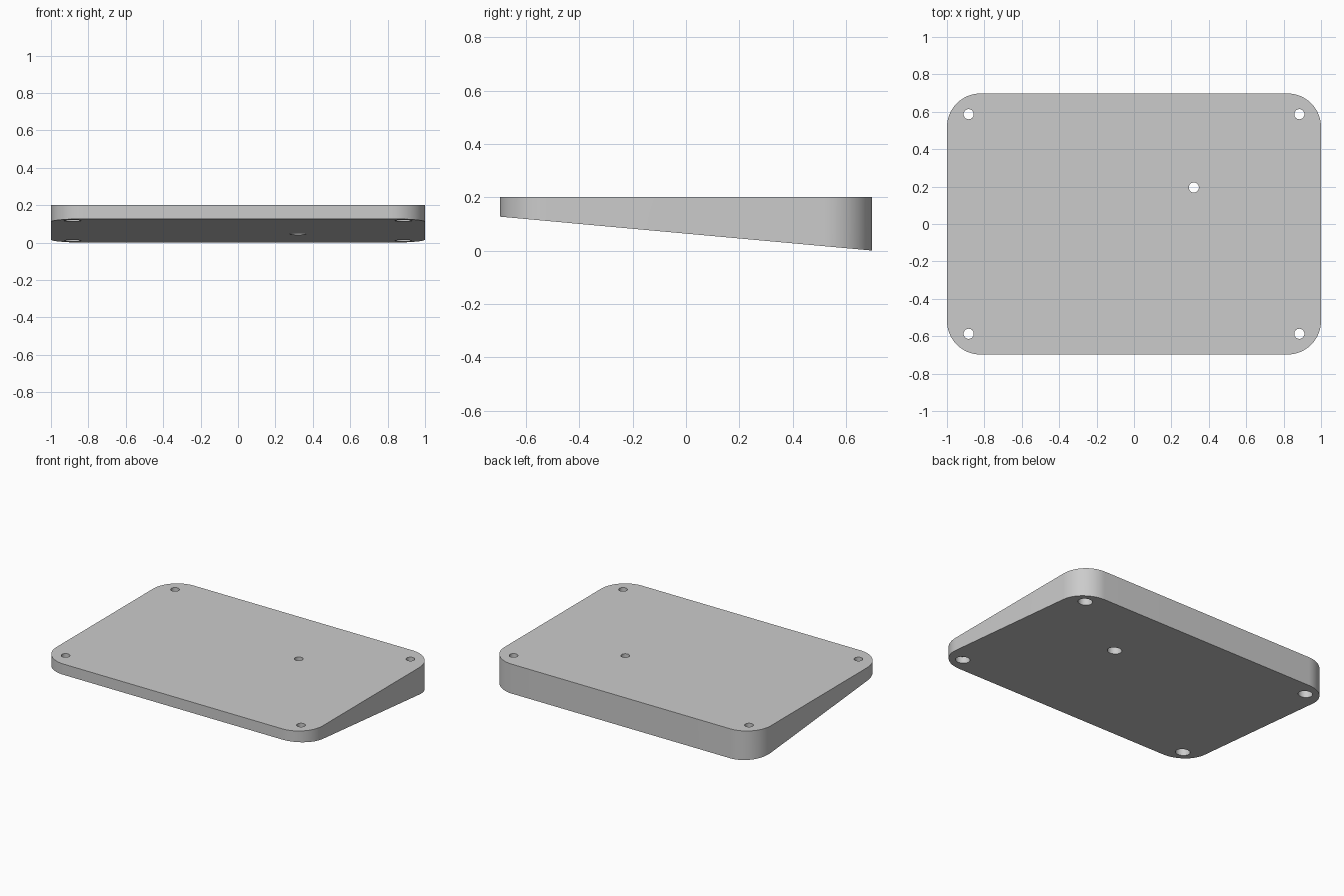
import bpy
import bmesh
from math import cos, sin, pi, radians

if "Cube" in bpy.data.objects:
    bpy.data.objects.remove(bpy.data.objects["Cube"])

HALF_X, HALF_Y, TOP = 1.0, 0.698, 0.2
FRONT_BOTTOM, BACK_BOTTOM = 0.127, 0.0
CORNER_R, CORNER_STEPS = 0.18, 16
HOLE_R, BORE_R, LEDGE_Z = 0.027, 0.045, 0.165
HOLE_X, HOLE_Y = 0.884, 0.587
CENTRE_HOLE = (0.32, 0.195)


def make_object(name, bm):
    bmesh.ops.recalc_face_normals(bm, faces=bm.faces)
    mesh = bpy.data.meshes.new(name)
    bm.to_mesh(mesh)
    bm.free()
    obj = bpy.data.objects.new(name, mesh)
    bpy.context.collection.objects.link(obj)
    return obj


def bridge(bm, lower, upper):
    n = len(lower)
    for i in range(n):
        j = (i + 1) % n
        bm.faces.new((lower[i], lower[j], upper[j], upper[i]))


def bottom_z(y):
    t = (y + HALF_Y) / (2 * HALF_Y)
    return FRONT_BOTTOM + (BACK_BOTTOM - FRONT_BOTTOM) * t


def wedge_plate():
    # Rounded rectangle with a flat top and a sloping underside
    outline = []
    for k, (sx, sy) in enumerate([(1, 1), (-1, 1), (-1, -1), (1, -1)]):
        for s in range(CORNER_STEPS + 1):
            a = (k + s / CORNER_STEPS) * pi / 2
            outline.append((sx * (HALF_X - CORNER_R) + CORNER_R * cos(a),
                            sy * (HALF_Y - CORNER_R) + CORNER_R * sin(a)))
    bm = bmesh.new()
    lower = [bm.verts.new((x, y, bottom_z(y))) for x, y in outline]
    upper = [bm.verts.new((x, y, TOP)) for x, y in outline]
    bridge(bm, lower, upper)
    bm.faces.new(lower)
    bm.faces.new(upper)
    return make_object("wedge_plate", bm)


def hole_cutter(centres, sides=32):
    # Stepped pins: wide bore from below, narrow hole through the top
    profile = [(BORE_R, -0.1), (BORE_R, LEDGE_Z), (HOLE_R, LEDGE_Z), (HOLE_R, TOP + 0.1)]
    bm = bmesh.new()
    for cx, cy in centres:
        rings = [[bm.verts.new((cx + r * cos(2 * pi * i / sides),
                                cy + r * sin(2 * pi * i / sides), z))
                  for i in range(sides)] for r, z in profile]
        for low, high in zip(rings, rings[1:]):
            bridge(bm, low, high)
        bm.faces.new(rings[0])
        bm.faces.new(rings[-1])
    return make_object("hole_cutter", bm)


plate = wedge_plate()
holes = [(sx * HOLE_X, sy * HOLE_Y) for sx in (-1, 1) for sy in (-1, 1)]
cutter = hole_cutter(holes + [CENTRE_HOLE])
cutter.hide_render = True

# Cut the screw holes
cut = plate.modifiers.new("screw_holes", "BOOLEAN")
cut.operation = "DIFFERENCE"
cut.solver = "EXACT"
cut.object = cutter
bpy.ops.object.select_all(action="DESELECT")
plate.select_set(True)
bpy.context.view_layer.objects.active = plate
bpy.ops.object.modifier_apply(modifier=cut.name)
bpy.data.objects.remove(cutter)

# Single grey finish
grey = bpy.data.materials.new("light_grey")
grey.use_nodes = True
colour = (0.6, 0.6, 0.6, 1.0)
grey.diffuse_color = colour
grey.node_tree.nodes["Principled BSDF"].inputs["Base Color"].default_value = colour
plate.data.materials.clear()
plate.data.materials.append(grey)
for face in plate.data.polygons:
    face.material_index = 0

bpy.ops.object.shade_smooth_by_angle(angle=radians(30))
